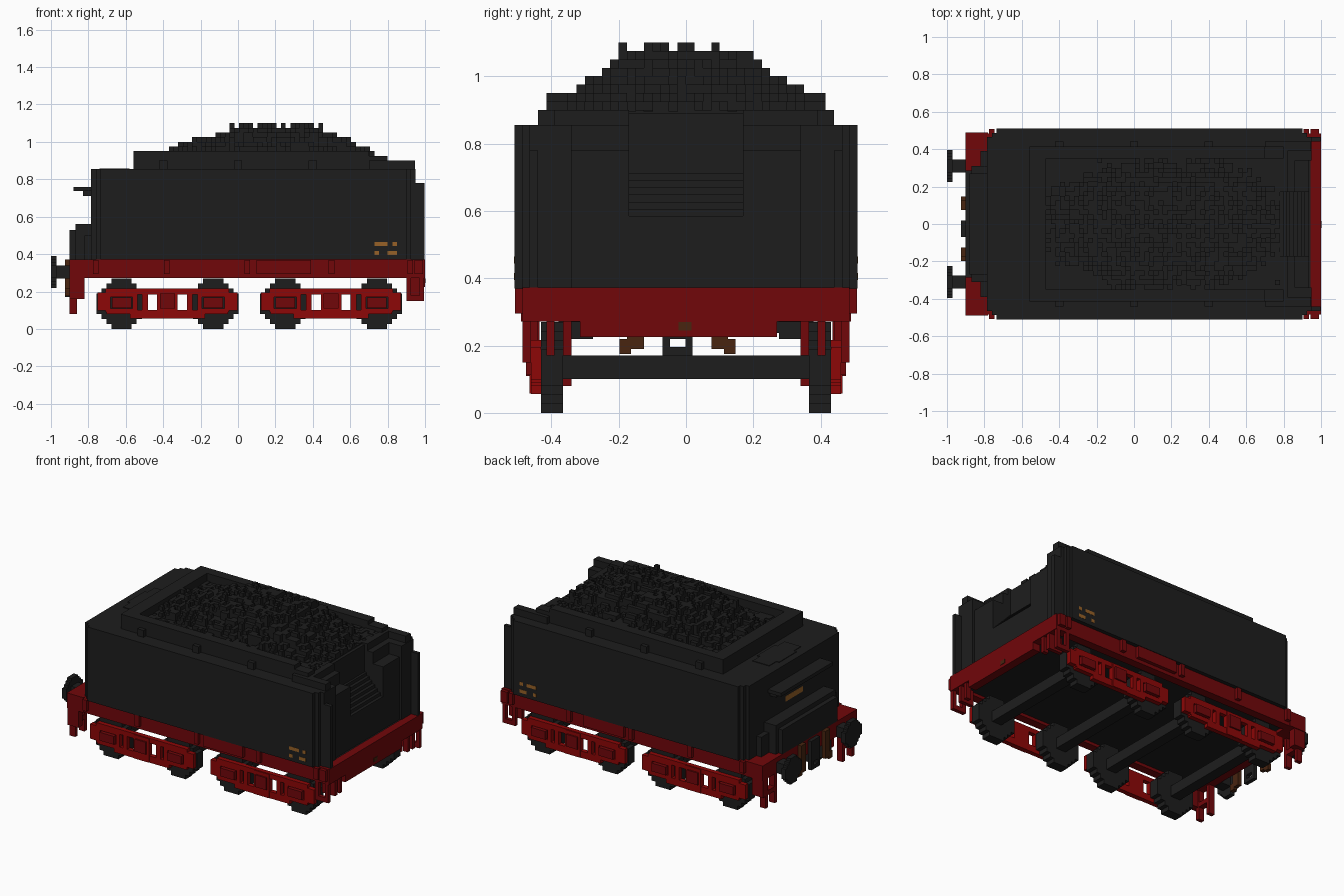
import bpy, bmesh, random
from mathutils import Matrix, Vector

random.seed(4)
if "Cube" in bpy.data.objects:
    bpy.data.objects.remove(bpy.data.objects["Cube"])


def material(name, red, green, blue):
    mat = bpy.data.materials.new(name)
    mat.use_nodes = True
    mat.diffuse_color = (red, green, blue, 1)
    shader = mat.node_tree.nodes["Principled BSDF"]
    shader.inputs["Base Color"].default_value = mat.diffuse_color
    shader.inputs["Roughness"].default_value = .9
    return mat


BLACK = material("soot black", .0125, .0125, .0125)
RED = material("bright red", .27, .002, .002)
DARK_RED = material("deep red", .165, .002, .003)
BROWN = material("hose brown", .065, .018, .005)
BRASS = material("brass", .31, .12, .02)

# Shared levels along each axis
SILL, DECK, LEDGE, WALL, RIM = .272, .37, .855, .9, .95
NOSE, FRONT, CHUTE, END, TAIL = -.9, -.78, .8, .945, .998
SIDE, SILL_SIDE, SHOULDER, RIM_SIDE, CHUTE_SIDE = .51, .485, .44, .415, .17
CELL = .025


def part(name, mat, boxes, mirror=False):
    """One object from (x span, y span, z span) boxes, optionally mirrored in y."""
    bm = bmesh.new()
    for spans in boxes:
        low, high = (Vector(corner) for corner in zip(*spans))
        centre, size = (low + high) / 2, high - low
        for flip in (1, -1) if mirror else (1,):
            place = Matrix.Translation((centre.x, centre.y * flip, centre.z))
            scale = Matrix.Diagonal((*size, 1))
            bmesh.ops.create_cube(bm, size=1, matrix=place @ scale)
    mesh = bpy.data.meshes.new(name)
    bm.to_mesh(mesh)
    bm.free()
    mesh.materials.append(mat)
    ob = bpy.data.objects.new(name, mesh)
    bpy.context.collection.objects.link(ob)


def mid(centre, half):
    """Span of a given half width about a centre."""
    return centre - half, centre + half


def wide(half):
    return mid(0, half)


def disc_rows(u, z, radius):
    """Stepped disc outline as overlapping rectangles."""
    for w, h in ((1, .4), (.8, .6), (.6, .8), (.4, 1)):
        yield mid(u, radius * w), mid(z, radius * h)


def ramp(t, start, stop):
    return min(1, max(0, (t - start) / (stop - start)))


# Water tank with stepped corners
tank_z = (DECK, LEDGE)
corner_steps = [(i * CELL, SIDE - i * .0225) for i in range(3)]
part("tank", BLACK, [((FRONT + .045 - inset, CHUTE), wide(half), tank_z)
                     for inset, half in corner_steps])
part("tank_end_sides", BLACK, [((CHUTE, WALL + inset), (.34, half), tank_z)
                               for inset, half in corner_steps], mirror=True)
part("chute_walls", BLACK, [
    ((CHUTE, END), (.39, SHOULDER), (DECK, WALL)),
    ((CHUTE, END - .01), (CHUTE_SIDE, .4), (DECK, FRONT * -1)),
    ((CHUTE, .86), (CHUTE_SIDE, .4), tank_z),
    ((END - .01, TAIL), (SHOULDER, .465), (DECK, FRONT * -1)),
], mirror=True)

# Coal chute steps in the open end
part("chute_steps", BLACK, [
    ((CHUTE - .01, END - .01 - i * .02), wide(CHUTE_SIDE), (DECK, .585 + i * .021))
    for i in range(7)])

# Bunker base, rim and side brackets
HEAD = -.56
part("bunker_base", BLACK, [((HEAD, CHUTE), wide(RIM_SIDE), (LEDGE - .01, WALL - .01))])
part("bunker_rim", BLACK, [
    ((HEAD, .7), (.35, RIM_SIDE), (LEDGE, RIM)),
    ((.7, CHUTE), (.35, RIM_SIDE), (LEDGE, RIM - CELL)),
    ((HEAD, HEAD + .09), (0, RIM_SIDE), (LEDGE, RIM)),
    ((CHUTE - .02, CHUTE + .02), (CHUTE_SIDE, .4), (LEDGE, WALL)),
    ((.7, END), (.39, SHOULDER), (LEDGE, WALL)),
], mirror=True)
part("rim_brackets", BLACK, [(mid(x, .022), (.4, SHOULDER), (LEDGE, WALL))
                             for x in (-.4, 0, .4, .8)], mirror=True)

# Heaped coal as a grid of uneven columns
HEAP_X, HEAP_Y = HEAD + .09, -.35
coal = []
for i in range(50):
    for j in range(28):
        x, y = HEAP_X + CELL * i, HEAP_Y + CELL * j
        off = abs(y + CELL / 2)
        height = 1.09 - .16 * (1 - ramp(x, HEAP_X, 0)) - .19 * ramp(x, .4, CHUTE)
        height -= .02 * ramp(off, 0, .2) + .15 * ramp(off, .2, .36)
        lump = random.choice((-2, -1, -1, -1, 0, 0, 0, 0))
        if random.random() < .02:
            lump = 1
        height = CELL * round(max(WALL, height) / CELL + lump)
        coal.append(((x, x + CELL), (y, y + CELL), (LEDGE, max(WALL - .005, height))))
part("coal_heap", BLACK, coal)

# Front deck: filler hatch, shelf, plate and toolbox
part("filler_hatch", BLACK, [
    (mid(-.66, .08), wide(.09), (LEDGE, LEDGE + .004)),
    (mid(-.66, .06), wide(.165), (LEDGE, LEDGE + .004)),
])
part("shelf", BLACK, [
    ((FRONT - .1, FRONT), wide(.27), (.737, .76)),
    ((FRONT - .05, FRONT), wide(.25), (.71, .74)),
])
part("deck_plate", BRASS, [((FRONT - .006, FRONT), wide(.09), (.61, .645))])
part("toolbox", BLACK, [
    ((NOSE, FRONT), wide(.285), (DECK, .53)),
    ((NOSE + .03, FRONT), wide(.31), (DECK, .56)),
    ((NOSE + .08, FRONT), wide(.39), (DECK, .5)),
])

# Small plates on both flanks: long and short dashes in two rows
part("flank_plates", BRASS, [
    (mid(x, half), (SIDE - .005, SIDE + .0015), mid(z, .011))
    for x, half, z in ((.765, .035, .454), (.838, .012, .454),
                       (.742, .012, .405), (.825, .025, .405))], mirror=True)

# Underframe: floor, recessed side sills with ribs, and end beams
part("floor", BLACK, [((NOSE + .04, END), wide(SHOULDER), (SILL + .02, DECK - .002))])
part("side_sills", DARK_RED, [((-.8, END), (.43, SILL_SIDE), (SILL, DECK))], mirror=True)
rib_y, rib_z = (SILL_SIDE - .005, SIDE - .002), (SILL + .023, DECK - .001)
part("sill_ribs", DARK_RED, [(mid(x, .015), rib_y, rib_z)
                             for x in (-.76, -.38, .05, .5, .92)]
     + [((.1, .39), rib_y, rib_z)], mirror=True)
part("rear_beam", DARK_RED, [
    ((END, 1), wide(SILL_SIDE), (SILL, DECK + .002)),
    ((END, .99), wide(SIDE - .002), rib_z),
    ((END, 1), (-.315, .27), (.225, SILL + .01)),
])
part("rear_coupling_plate", BROWN, [((TAIL, 1.003), mid(-.003, .019), (.245, SILL - .002))])
part("front_beam", DARK_RED, [((NOSE, FRONT), wide(.49), (SILL, DECK + .001))])

# Corner steps hanging from the beams
step_x, outer, inner = (NOSE * -1, TAIL - .003), (.46, SILL_SIDE), (.34, .365)
part("rear_steps", DARK_RED, [
    ((step_x[0], step_x[0] + CELL), outer, (.15, SILL)),
    ((step_x[1] - CELL, step_x[1]), outer, (.15, SILL)),
    (step_x, outer, (.15, .18)),
    (step_x, (.39, RIM_SIDE), (.17, SILL)),
    ((.96, step_x[1]), inner, (.17, SILL)),
], mirror=True)
leg_x = (NOSE, NOSE + .04)
part("front_steps", DARK_RED, [
    (leg_x, (.435, .46), (.08, SILL)),
    ((NOSE, NOSE + .08), (SHOULDER, SILL_SIDE), (.16, SILL)),
    (leg_x, inner, (.08, SILL)),
    (leg_x, (inner[0], outer[0]), (.16, .19)),
], mirror=True)

# Buffers, coupling hook and hoses (coupling gear sits slightly off centre)
part("buffers", BLACK, [((-1, -.97), y, z) for y, z in disc_rows(.31, .305, .085)]
     + [((-.98, NOSE), mid(.31, .035), mid(.305, .035))], mirror=True)
gear_x, gear_y = (NOSE - CELL, NOSE), -CELL
part("coupling_hook", BLACK, [
    (gear_x, mid(gear_y, .045), (.22, .36)),
    (gear_x, mid(gear_y, .045), (.17, .195)),
] + [(gear_x, mid(gear_y + s * .034, .011), (.17, .23)) for s in (-1, 1)])
hoses = []
for s in (-1, 1):
    hoses += [(gear_x, mid(gear_y + s * .125, CELL), (.19, DECK)),
              (gear_x, mid(gear_y + s * .155, .017), (.175, .22))]
part("brake_hoses", BROWN, hoses)

# Two bogies with wheels, axles and slotted side frames
AXLE, frame_y = .135, (.43, .46)
for label, c in (("front", -.3775), ("rear", .4975)):
    wheels, axles, frame, boxes = [], [], [], []
    for s in (-1, 1):
        hub = c + s * .245
        wheels += [(x, (.365, frame_y[0]), z) for x, z in disc_rows(hub, AXLE, AXLE)]
        axles.append((mid(hub, .035), wide(.37), mid(AXLE, .035)))
        boxes.append((mid(hub, .052), (.425, .475), mid(.14, .027)))
        frame += [(mid(hub, .08), frame_y, mid(.14 + t * .046, .014)) for t in (-1, 1)]
        frame += [(mid(hub + t * .072, .013), frame_y, mid(.14, .05)) for t in (-1, 1)]
        frame += [(mid(c + s * .34, .035), frame_y, mid(.147, .048)),
                  (mid(c + s * .12, .015), frame_y, mid(AXLE, .075))]
    frame += [
        (mid(c, .33), frame_y, mid(.2, .016)),
        (mid(c, .2), frame_y, mid(.078, .022)),
        (mid(c, .055), (frame_y[0], .465), mid(AXLE, .078)),
    ]
    boxes.append((mid(c, .04), (frame_y[1], .475), mid(.15, .04)))
    part(label + "_bogie_wheels", BLACK, wheels, mirror=True)
    part(label + "_bogie_axles", BLACK, axles)
    part(label + "_bogie_frames", RED, frame, mirror=True)
    part(label + "_bogie_axle_boxes", DARK_RED, boxes, mirror=True)
